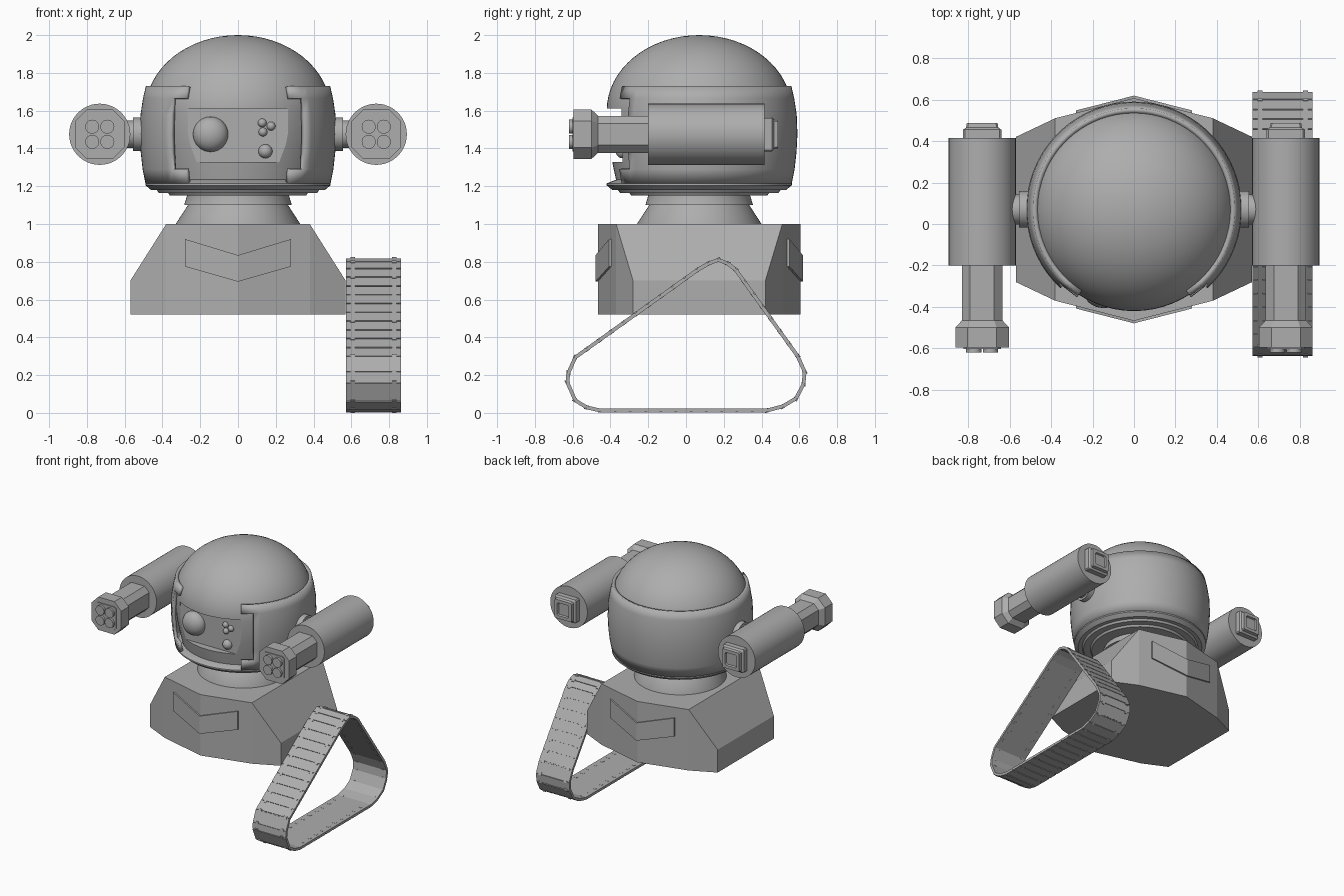
import bpy, bmesh, math
from mathutils import Vector, Matrix

if "Cube" in bpy.data.objects:
    bpy.data.objects.remove(bpy.data.objects["Cube"], do_unlink=True)

GREY = (0.42, 0.42, 0.42, 1)
metal = bpy.data.materials.new("plain grey")
metal.use_nodes = True
metal.diffuse_color = GREY
metal.node_tree.nodes["Principled BSDF"].inputs["Base Color"].default_value = GREY
MID_Y = 0.07      # front-to-back centre of head and base
ARM_X, ARM_Z = 0.732, 1.475


def finish(bm, name, smooth=True):
    bmesh.ops.remove_doubles(bm, verts=bm.verts, dist=1e-5)
    bmesh.ops.recalc_face_normals(bm, faces=bm.faces)
    mesh = bpy.data.meshes.new(name)
    bm.to_mesh(mesh)
    bm.free()
    obj = bpy.data.objects.new(name, mesh)
    bpy.context.collection.objects.link(obj)
    mesh.materials.append(metal)
    if smooth:
        bpy.ops.object.select_all(action="DESELECT")
        obj.select_set(True)
        bpy.context.view_layer.objects.active = obj
        bpy.ops.object.shade_smooth_by_angle(angle=math.radians(35))
    return obj


def lathe(name, profile, steps=64):
    """Revolve (radius, z) points about the vertical head axis."""
    bm = bmesh.new()
    vs = [bm.verts.new((r, MID_Y, z)) for r, z in profile]
    es = [bm.edges.new(p) for p in zip(vs, vs[1:])]
    bmesh.ops.spin(bm, geom=vs + es, cent=(0, MID_Y, 0), axis=(0, 0, 1),
                   angle=math.tau, steps=steps, use_merge=True)
    return finish(bm, name)


def loft(name, sections, smooth=False):
    """Skin equal-length closed sections and cap both ends."""
    bm = bmesh.new()
    rings = [[bm.verts.new(p) for p in s] for s in sections]
    n = len(rings[0])
    for a, b in zip(rings, rings[1:]):
        for i in range(n):
            j = (i + 1) % n
            bm.faces.new((a[i], a[j], b[j], b[i]))
    bm.faces.new(rings[0])
    bm.faces.new(rings[-1])
    return finish(bm, name, smooth)


def cylinder(name, centre, radius, depth, axis, segments=48):
    bm = bmesh.new()
    turn = Vector((0, 0, 1)).rotation_difference(Vector(axis)).to_matrix().to_4x4()
    bmesh.ops.create_cone(bm, cap_ends=True, segments=segments, radius1=radius,
                          radius2=radius, depth=depth,
                          matrix=Matrix.Translation(centre) @ turn)
    return finish(bm, name)


def ball(name, centre, scale):
    bm = bmesh.new()
    bmesh.ops.create_uvsphere(bm, u_segments=32, v_segments=16, radius=1)
    bmesh.ops.scale(bm, vec=scale, verts=bm.verts)
    bmesh.ops.translate(bm, vec=centre, verts=bm.verts)
    return finish(bm, name)


def box(bm, centre, size, turn=Matrix()):
    bmesh.ops.create_cube(bm, size=1, matrix=Matrix.Translation(centre) @ turn
                          @ Matrix.Diagonal((*size, 1)))


# Faceted base with sloping shoulders
bm = bmesh.new()
for sx in (-1, 1):
    for sy in (-1, 1):
        for x, y, z in ((0, .537, .52), (0, .537, 1), (.38, .44, .52), (.38, .44, 1),
                        (.57, .35, .52), (.57, .35, .70)):
            bm.verts.new((sx * x, MID_Y + sy * y, z))
bmesh.ops.remove_doubles(bm, verts=bm.verts, dist=1e-4)
bmesh.ops.convex_hull(bm, input=bm.verts)
bmesh.ops.dissolve_limit(bm, angle_limit=0.01, verts=bm.verts, edges=bm.edges)
finish(bm, "base", False)

# Chevron plates on front and back of the base
for side, label in ((-1, "front"), (1, "back")):
    outline = ((-.28, .92), (0, .835), (.28, .92), (.28, .775), (0, .695), (-.28, .775))
    bm = bmesh.new()
    layers = [[bm.verts.new((x, MID_Y + side * (d - abs(x) * .255), z)) for x, z in outline]
              for d in (.53, .549)]
    for r in layers:
        bm.faces.new((r[0], r[1], r[4], r[5]))
        bm.faces.new((r[1], r[2], r[3], r[4]))
    for i in range(6):
        j = (i + 1) % 6
        bm.faces.new((layers[0][i], layers[0][j], layers[1][j], layers[1][i]))
    finish(bm, label + "_chevron", False)

# Neck and stepped collar
lathe("neck", [(0, .99), (.33, .99), (.33, 1), (.265, 1.10), (.285, 1.10), (.27, 1.15),
               (.27, 1.22), (0, 1.22)])
lathe("collar", [(0, 1.15), (.36, 1.15), (.37, 1.165), (.42, 1.165), (.43, 1.18),
                 (.46, 1.18), (.49, 1.205), (.49, 1.215), (.44, 1.235), (0, 1.235)])

# Domed head with a rectangular face recess
dome = [(.49 * math.cos(t), 1.6 + .4 * math.sin(t))
        for t in (i * math.pi / 32 for i in range(16))]
head = lathe("head", [(0, 1.21), (.435, 1.21), (.455, 1.3), (.478, 1.42), (.486, 1.5)]
             + dome + [(0, 2)])
bm = bmesh.new()
box(bm, (0, -.535, 1.47), (.53, .4, .285))
cutter = finish(bm, "face_cutter", False)
cutter.hide_render = True
cutter.hide_viewport = True
cutter.display_type = "WIRE"
cut = head.modifiers.new("face_recess", "BOOLEAN")
cut.operation = "DIFFERENCE"
cut.solver = "EXACT"
cut.object = cutter

# Wraparound shell, open at the front with a tab at each corner
rows = [(.49, 1.215), (.505, 1.29), (.515, 1.38), (.52, 1.475), (.516, 1.58),
        (.503, 1.665), (.488, 1.73)]
half = [33, 43] + [43 + 137 * i / 26 for i in range(1, 27)]
angles = [math.radians(a) for a in half + [360 - a for a in reversed(half[:-1])]]
bm = bmesh.new()
grid = [[bm.verts.new((r * math.sin(a), MID_Y - r * math.cos(a), z)) for a in angles]
        for r, z in rows]
last = len(angles) - 2
for k in range(len(rows) - 1):
    for i in range(last + 1):
        if i in (0, last) and 0 < k < len(rows) - 2:
            continue
        bm.faces.new((grid[k][i], grid[k][i + 1], grid[k + 1][i + 1], grid[k + 1][i]))
shell = finish(bm, "head_shell")
wall = shell.modifiers.new("wall", "SOLIDIFY")
wall.thickness = 0.025
wall.offset = -1

# Face lens and buttons
ball("eye", (-.145, -.335, 1.475), (.093, .07, .093))
for x, z, r in ((.128, 1.535, .023), (.175, 1.518, .023), (.132, 1.487, .023),
                (.145, 1.385, .037)):
    ball("face_button", (x, -.335, z), (r, r, r))


def square_section(cx, y, h, c):
    """Chamfered square across the arm axis."""
    k = h - c
    return [(cx + x, y, ARM_Z + z) for x, z in ((-k, -h), (k, -h), (h, -k), (h, k),
                                                (k, h), (-k, h), (-h, k), (-h, -k))]


# Arms
for s, side in ((1, "left"), (-1, "right")):
    cx = s * ARM_X
    cylinder(side + "_shoulder_disc", (s * .52, MID_Y, ARM_Z), .088, .07, (1, 0, 0))
    cylinder(side + "_shoulder_pin", (s * .56, MID_Y, ARM_Z), .072, .08, (1, 0, 0))
    cylinder(side + "_upper_arm", (cx, .107, ARM_Z), .162, .615, (0, 1, 0))
    loft(side + "_forearm", [square_section(cx, y, .098, .04) for y in (-.18, -.48)])
    loft(side + "_hand", [square_section(cx, -.465, .098, .04),
                          square_section(cx, -.50, .13, .06),
                          square_section(cx, -.595, .13, .06)])
    loft(side + "_hand_plate", [square_section(cx, y, .09, .015) for y in (-.59, -.602)])
    for dx in (-.04, .04):
        for dz in (-.04, .04):
            cylinder(side + "_nozzle", (cx + dx, -.603, ARM_Z + dz), .037, .034, (0, 1, 0), 24)
    loft(side + "_elbow_cap", [square_section(cx, y, h, .008) for y, h in
                               ((.41, .092), (.455, .092), (.465, .078), (.488, .074),
                                (.488, .05), (.475, .045))])

# Tread loop on the left side: (y, z) outer path
path = [Vector(p) for p in (
    (-.456, .003), (.43, .003), (.515, .025), (.59, .07), (.632, .15), (.638, .22),
    (.60, .305), (.27, .765), (.225, .80), (.17, .82), (.115, .80), (.055, .765),
    (-.594, .30), (-.632, .215), (-.638, .16), (-.594, .06), (-.53, .02))]
X0, X1 = .572, .862
MID_X, WIDTH = (X0 + X1) / 2, X1 - X0
count = len(path)


def inset(i, d):
    a, b, c = path[i - 1], path[i], path[(i + 1) % count]
    t = ((b - a).normalized() + (c - b).normalized()).normalized()
    return b + d * Vector((-t.y, t.x))


bm = bmesh.new()
loops = [[bm.verts.new((x, *inset(i, d))) for i in range(count)]
         for x, d in ((X0, .005), (X1, .005), (X1, .02), (X0, .02))]
for k in range(4):
    a, b = loops[k], loops[(k + 1) % 4]
    for i in range(count):
        j = (i + 1) % count
        bm.faces.new((a[i], a[j], b[j], b[i]))
finish(bm, "tread_belt", False)

# Tread links: plates with two hinge lugs over each gap
plates, lugs = bmesh.new(), bmesh.new()
for i in range(count):
    a, b = path[i], path[(i + 1) % count]
    d = b - a
    n = max(1, round(d.length / .08))
    step = d.length / n
    turn = Matrix.Rotation(math.atan2(d.y, d.x), 4, "X")
    inward = Vector((-d.y, d.x)).normalized()
    for k in range(n):
        mid = a + d * ((k + .5) / n) + inward * .004
        box(plates, (MID_X, *mid), (WIDTH, step - .008, .008), turn)
        seam = a + d * (k / n) + inward * .010
        for x in (X0 + .035, X1 - .035):
            box(lugs, (x, *seam), (.025, .022, .022), turn)
finish(plates, "tread_links", False)
finish(lugs, "tread_lugs", False)
